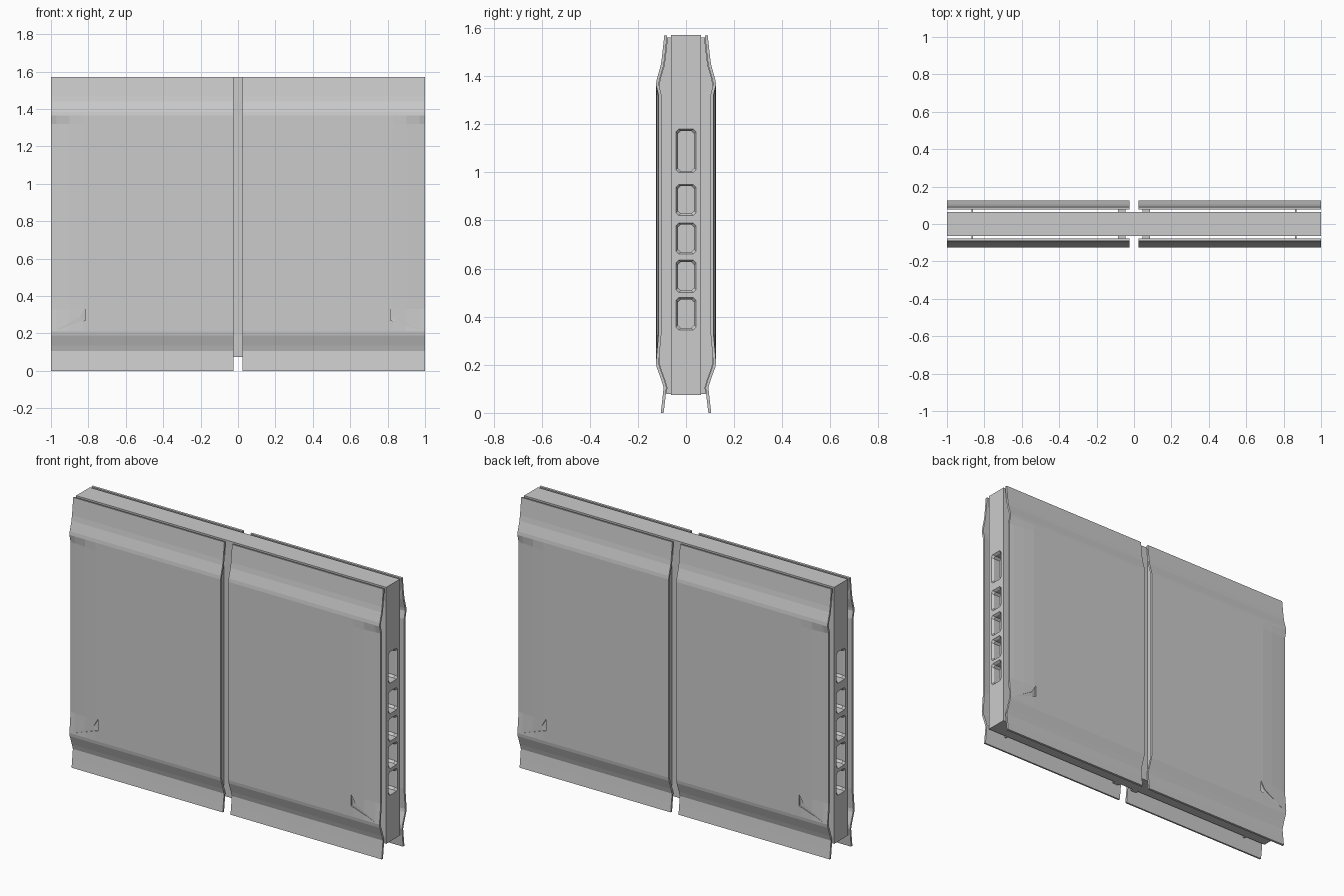
import bpy, bmesh

if "Cube" in bpy.data.objects:
    bpy.data.objects.remove(bpy.data.objects["Cube"])


def make_object(name, bm):
    bmesh.ops.recalc_face_normals(bm, faces=bm.faces)
    mesh = bpy.data.meshes.new(name)
    bm.to_mesh(mesh)
    bm.free()
    ob = bpy.data.objects.new(name, mesh)
    bpy.context.collection.objects.link(ob)
    return ob


def loft(bm, rings):
    """Closed solid through rings of equal point count."""
    vs = [[bm.verts.new(p) for p in r] for r in rings]
    n = len(vs[0])
    for a, b in zip(vs, vs[1:]):
        for i in range(n):
            j = (i + 1) % n
            bm.faces.new((a[i], a[j], b[j], b[i]))
    bm.faces.new(vs[0][::-1])
    bm.faces.new(vs[-1])


def box(bm, x0, x1, y0, y1, z0, z1):
    loft(bm, [[(x0, y0, z), (x1, y0, z), (x1, y1, z), (x0, y1, z)] for z in (z0, z1)])


def cut(ob, cutter):
    cutter.hide_render = True
    cutter.hide_viewport = True
    mod = ob.modifiers.new("cut", 'BOOLEAN')
    mod.operation = 'DIFFERENCE'
    mod.solver = 'EXACT'
    mod.object = cutter


def mirror(ob):
    mod = ob.modifiers.new("mirror", 'MIRROR')
    mod.use_axis = (True, True, False)
    mod.use_mirror_merge = False


# Central slab with a column of chamfered pockets in each end
bm = bmesh.new()
box(bm, -1, 1, -0.063, 0.063, 0.075, 1.57)
core = make_object("core_slab", bm)


def pocket_ring(x, z0, z1, hw, inset, c=0.012):
    a, b, w = z0 + inset, z1 - inset, hw - inset
    return [(x, y, z) for y, z in (
        (-w + c, a), (w - c, a), (w, a + c), (w, b - c),
        (w - c, b), (-w + c, b), (-w, b - c), (-w, a + c))]


bm = bmesh.new()
for z0, z1 in ((0.345, 0.48), (0.50, 0.635), (0.66, 0.79), (0.82, 0.95), (0.998, 1.18)):
    for s in (-1, 1):
        loft(bm, [pocket_ring(s * x, z0, z1, 0.042, i)
                  for x, i in ((1.02, 0), (1.0, 0), (0.988, 0.008), (0.945, 0.008))])
cut(core, make_object("pocket_cutter", bm))

# Cladding panel: side profile (depth, height) swept along x, outer end bent inward
profile = [(0.105, 0), (0.099, 0.05), (0.093, 0.105), (0.102, 0.135), (0.122, 0.19),
           (0.125, 0.21), (0.125, 0.33), (0.125, 1.32), (0.125, 1.365), (0.122, 1.385),
           (0.106, 1.44), (0.101, 1.47), (0.09, 1.57)]
columns = [(0.025, 0), (0.83, 0), (0.90, 0.003), (0.97, 0.008), (1.0, 0.011)]
thick = 0.012
bm = bmesh.new()
grid = []
for d, z in profile:
    bend = 1 if 0.3 < z < 1.35 else 0
    grid.append([bm.verts.new((x, -d + b * bend, z)) for x, b in columns])
for lo, hi in zip(grid, grid[1:]):
    for i in range(len(columns) - 1):
        bm.faces.new((lo[i], lo[i + 1], hi[i + 1], hi[i]))
panel = make_object("cladding_panels", bm)
for f in panel.data.polygons:
    if f.normal.y > 0:
        panel.data.flip_normals()
        break
solid = panel.modifiers.new("thickness", 'SOLIDIFY')
solid.thickness = thick
solid.offset = -1

# Tapered dent in the lower outer corner of each panel
bm = bmesh.new()
tri = [(0.815, 0.34, -0.117), (0.815, 0.27, -0.115), (0.835, 0.265, -0.119),
       (0.97, 0.217, -0.1235), (0.845, 0.29, -0.120)]
loft(bm, [[(x, -0.15, z) for x, z, _ in tri], [(x, y, z) for x, z, y in tri]])
bmesh.ops.triangulate(bm, faces=[f for f in bm.faces if len(f.verts) > 4])
cut(panel, make_object("dent_cutter", bm))
mirror(panel)

# Upright ribs joining slab and panels, following the panel's inner face
inner = [(0.085, 0.078)] + [(d - thick, z) for d, z in profile[2:-1]] + [(0.079, 1.56)]
outline = [(0.06, 0.078)] + inner + [(0.06, 1.56)]
bm = bmesh.new()
for x0, x1, inset in ((0.045, 0.085, 0.0), (0.86, 0.87, 0.002)):
    loft(bm, [[(x, -max(d - inset, 0.06), z) for d, z in outline] for x in (x0, x1)])
mirror(make_object("support_ribs", bm))
